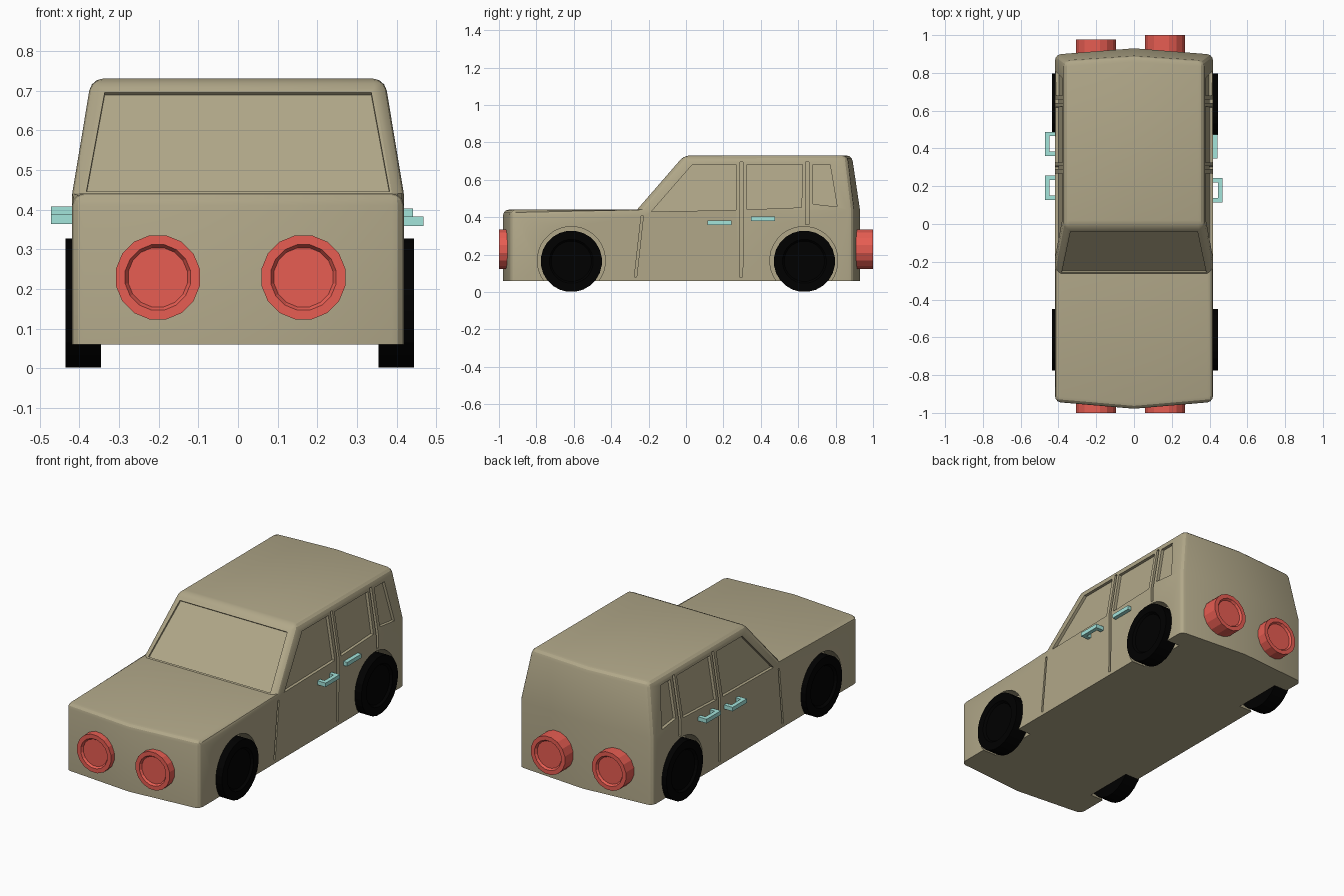
import bpy, bmesh, math
from mathutils import Vector as V

if "Cube" in bpy.data.objects:
    bpy.data.objects.remove(bpy.data.objects["Cube"])


def material(name, col):
    m = bpy.data.materials.new(name)
    m.diffuse_color = (*col, 1)
    m.use_nodes = True
    m.node_tree.nodes["Principled BSDF"].inputs["Base Color"].default_value = m.diffuse_color
    return m


TAN = material("tan_paint", (0.44, 0.39, 0.25))
RED = material("red_lamp", (0.80, 0.11, 0.085))
TEAL = material("teal_handle", (0.37, 0.78, 0.71))
BLACK = material("black_tyre", (0.0, 0.0, 0.0))


def finish(bm, name, mat=None):
    bmesh.ops.recalc_face_normals(bm, faces=bm.faces[:])
    me = bpy.data.meshes.new(name)
    bm.to_mesh(me)
    bm.free()
    ob = bpy.data.objects.new(name, me)
    bpy.context.collection.objects.link(ob)
    if mat:
        me.materials.append(mat)
    return ob


def prism(bm, pts, vec, split=None):
    """Extrude an outline along vec; split creases both caps between two corners."""
    a = [bm.verts.new(p) for p in pts]
    b = [bm.verts.new(V(p) + V(vec)) for p in pts]
    n = len(pts)
    for i in range(n):
        j = (i + 1) % n
        bm.faces.new((a[i], a[j], b[j], b[i]))
    for ring in (a, b):
        f = bm.faces.new(ring)
        if split:
            bmesh.utils.face_split(f, ring[split[0]], ring[split[1]])


def lathe(bm, origin, axis, profile, n):
    """Spin (radius, distance) pairs round an axis and cap both ends."""
    d = V(axis)
    u = V((0, 0, 1))
    v = d.cross(u)
    rings = []
    for r, t in profile:
        rings.append([bm.verts.new(V(origin) + d * t + r * (u * math.cos(a) + v * math.sin(a)))
                      for a in (2 * math.pi * (k + 0.5) / n for k in range(n))])
    for p, q in zip(rings, rings[1:]):
        for k in range(n):
            m = (k + 1) % n
            bm.faces.new((p[k], p[m], q[m], q[k]))
    bm.faces.new(rings[0])
    bm.faces.new(rings[-1])


# Body shell: side profile corners (half width, y, z, bow of the centre line)
W, WR, BELT, ROOF, SILL = 0.418, 0.37, 0.44, 0.73, 0.06
corner = {"A": (W, -0.942, SILL, -0.036), "B": (W, -0.942, BELT, -0.036),
          "C": (W, -0.262, BELT, 0), "D": (WR, -0.01, ROOF, 0),
          "E": (WR, 0.862, ROOF, 0.025), "F": (W, 0.897, BELT, 0.033),
          "G": (W, 0.897, SILL, 0.033)}
bm = bmesh.new()
vert = {}
for k, (x, y, z, bow) in corner.items():
    vert[k + "+"] = bm.verts.new((x, y, z))
    vert[k + "-"] = bm.verts.new((-x, y, z))
    vert[k + "0"] = bm.verts.new((0, y + bow, z))
for s in "+-":
    bm.faces.new([vert[k + s] for k in "ABCFG"])
    bm.faces.new([vert[k + s] for k in "CDEF"])
    for p, q in ("AB", "BC", "CD", "DE", "EF", "FG", "GA"):
        bm.faces.new([vert[p + "0"], vert[q + "0"], vert[q + s], vert[p + s]])
bmesh.ops.recalc_face_normals(bm, faces=bm.faces[:])
pairs = [(k + "0", k + s) for s in "+-" for k in "BDE"]
pairs += [(p + s, q + s) for s in "+-" for p, q in ("AB", "BC", "CD", "DE", "EF", "FG")]
edges = [bm.edges.get((vert[a], vert[b])) for a, b in pairs]
bmesh.ops.bevel(bm, geom=edges, offset=0.03, offset_type='OFFSET', segments=3,
                profile=0.5, affect='EDGES')
body = finish(bm, "car_body", TAN)


def volume(me):
    b = bmesh.new()
    b.from_mesh(me)
    vol = b.calc_volume()
    b.free()
    return vol


def carve(bm):
    """Subtract one cutter from the body, keeping only a sound result."""
    cutter = finish(bm, "body_cutter")
    cutter.hide_render = True
    before = volume(body.data)
    for solver in ('EXACT', 'MANIFOLD', 'FLOAT'):
        mod = body.modifiers.new("opening", 'BOOLEAN')
        mod.operation = 'DIFFERENCE'
        mod.solver = solver
        mod.object = cutter
        bpy.context.view_layer.update()
        deps = bpy.context.evaluated_depsgraph_get()
        me = bpy.data.meshes.new_from_object(body.evaluated_get(deps))
        body.modifiers.remove(mod)
        if 0.9 * before < volume(me) < before - 1e-7:
            body.data = me
            break
    bpy.data.objects.remove(cutter)


def side_x(z):
    return W - max(0, z - BELT) / (ROOF - BELT) * (W - WR)


# Side windows, door seams and wheel arches
windows = [[(-0.185, 0.43), (0.035, 0.682), (0.268, 0.682), (0.268, 0.438)],
           [(0.325, 0.441), (0.325, 0.682), (0.622, 0.682), (0.618, 0.452)],
           [(0.68, 0.47), (0.68, 0.682), (0.77, 0.682), (0.808, 0.456)]]
seams = [[(0.287, 0.08), (0.29, BELT), (0.29, 0.695), (0.306, 0.695), (0.306, BELT), (0.303, 0.08)],
         [(0.64, 0.36), (0.64, BELT), (0.64, 0.695), (0.658, 0.695), (0.658, BELT), (0.658, 0.36)],
         [(-0.276, 0.08), (-0.24, 0.405), (-0.228, 0.405), (-0.264, 0.08)]]
for s in (1, -1):
    for outline in windows + seams:
        cut = bmesh.new()
        prism(cut, [(s * (side_x(z) - 0.017), y, z) for y, z in outline], (s * 0.1, 0, 0),
              (1, 4) if len(outline) == 6 else None)
        carve(cut)
    for y in (-0.613, 0.63):
        cut = bmesh.new()
        lathe(cut, (s * 0.335, y, 0.168), (s, 0, 0), [(0.182, 0), (0.182, 0.2)], 32)
        carve(cut)

# Windscreen recess
normal = V((0, -(ROOF - BELT), 0.252)).normalized()
screen = []
for x, z in ((-0.382, 0.446), (-0.336, 0.695), (0.336, 0.695), (0.382, 0.446)):
    screen.append(V((x, -0.262 + (z - BELT) / (ROOF - BELT) * 0.252, z)) - normal * 0.01)
cut = bmesh.new()
prism(cut, screen, normal * 0.1)
carve(cut)
bpy.context.view_layer.objects.active = body
body.select_set(True)
bpy.ops.object.shade_smooth_by_angle(angle=math.radians(20))

# Wheels with a recessed hub disc
for s, side, x in ((1, "right", 0.354), (-1, "left", 0.345)):
    for y, end in ((-0.613, "front"), (0.633, "rear")):
        bm = bmesh.new()
        lathe(bm, (s * x, y, 0.164), (s, 0, 0),
              [(0.164, 0), (0.164, 0.09), (0.118, 0.09), (0.108, 0.078)], 24)
        finish(bm, f"{end}_{side}_wheel", BLACK)

# Round lamps: (x, facing, tip)
for x, d, tip, name in ((-0.202, -1, 1.0, "front_left"), (0.165, -1, 1.0, "front_right"),
                        (-0.202, 1, 0.978, "rear_left"), (0.165, 1, 1.0, "rear_right")):
    bm = bmesh.new()
    lathe(bm, (x, 0, 0.229), (0, d, 0),
          [(0.108, 0.87), (0.108, tip), (0.084, tip), (0.076, tip - 0.012)], 16)
    finish(bm, name + "_lamp", RED)

# Door handles: U-shaped pulls (side, outer x, y start, z bottom)
for s, out, y, z, name in ((1, 0.468, 0.115, 0.359, "front_right"), (1, 0.441, 0.347, 0.38, "rear_right"),
                           (-1, 0.471, 0.128, 0.364, "front_left"), (-1, 0.471, 0.36, 0.385, "rear_left")):
    t, y2, root = 0.023, y + 0.128, out - 0.065
    u = [(root, y), (out, y), (out, y2), (root, y2),
         (root, y2 - t), (out - t, y2 - t), (out - t, y + t), (root, y + t)]
    bm = bmesh.new()
    prism(bm, [(s * a, b, z) for a, b in u], (0, 0, 0.023))
    finish(bm, name + "_handle", TEAL)
